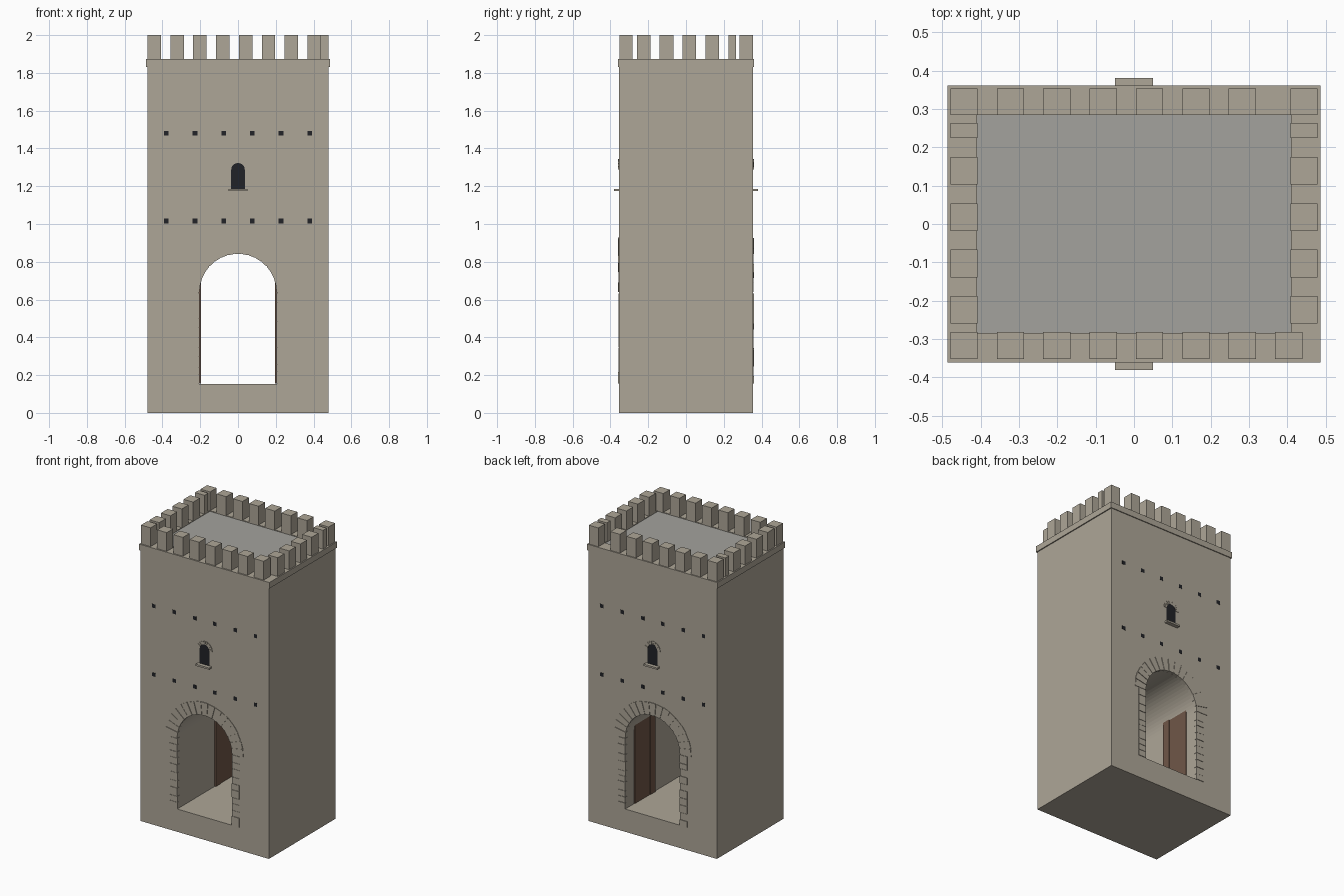
import bpy, bmesh, math, random
from mathutils import Matrix

if "Cube" in bpy.data.objects:
    bpy.data.objects.remove(bpy.data.objects["Cube"])

random.seed(4)
HX, HY = 0.48, 0.355          # half width and depth of the tower


def material(name, rgb):
    m = bpy.data.materials.new(name)
    m.diffuse_color = (*rgb, 1)
    m.use_nodes = True
    m.node_tree.nodes["Principled BSDF"].inputs["Base Color"].default_value = m.diffuse_color
    return m


STONE = material("stone", (0.42, 0.38, 0.31))
ROOF = material("roof_grey", (0.37, 0.365, 0.34))
WOOD = material("wood", (0.16, 0.095, 0.065))
DARK = material("dark", (0.015, 0.016, 0.02))


def finish(name, bm, mat, turn=False):
    if turn:                  # back side is the front turned half round
        bm.transform(Matrix.Rotation(math.pi, 4, 'Z'))
    bmesh.ops.recalc_face_normals(bm, faces=bm.faces)
    me = bpy.data.meshes.new(name)
    bm.to_mesh(me)
    bm.free()
    me.materials.append(mat)
    ob = bpy.data.objects.new(name, me)
    bpy.context.scene.collection.objects.link(ob)
    return ob


def prism(bm, pts, y0, y1):
    """Extrude an outline of (x, z) points along y."""
    a = [bm.verts.new((x, y0, z)) for x, z in pts]
    b = [bm.verts.new((x, y1, z)) for x, z in pts]
    bm.faces.new(a)
    bm.faces.new(b[::-1])
    for i in range(len(pts)):
        j = (i + 1) % len(pts)
        bm.faces.new((a[i], b[i], b[j], a[j]))


def box(bm, x0, x1, y0, y1, z0, z1):
    prism(bm, [(x0, z0), (x1, z0), (x1, z1), (x0, z1)], y0, y1)


def arch(r, z0, zc, n):
    """Round-headed opening outline."""
    top = [(r * math.cos(math.pi * i / n), zc + r * math.sin(math.pi * i / n))
           for i in range(n + 1)]
    return [(-r, z0), (r, z0)] + top


def arch_stones(bm, r0, r1, zc, n, gap, proud):
    """Ring of wedge stones with slightly uneven faces."""
    step = math.pi / n
    for i in range(n):
        a0, a1 = i * step + gap, (i + 1) * step - gap
        ro = r1 + random.uniform(-0.04, 0.01) * (r1 - r0)
        pts = [(r * math.cos(a), zc + r * math.sin(a))
               for r, a in ((r0, a0), (ro, a0), (ro, a1), (r0, a1))]
        prism(bm, pts, -HY - proud * random.uniform(0.6, 1.2), -HY + 0.02)


# Tower body with the vaulted passage cut through it
bm = bmesh.new()
box(bm, -HX, HX, -HY, HY, 0, 1.85)
body = finish("tower_body", bm, STONE)
bm = bmesh.new()
prism(bm, arch(0.206, 0.154, 0.638, 32), -0.5, 0.5)
cutter = finish("passage_cutter", bm, STONE)
cutter.hide_render = True
mod = body.modifiers.new("passage", 'BOOLEAN')
mod.operation, mod.solver, mod.object = 'DIFFERENCE', 'EXACT', cutter
dg = bpy.context.evaluated_depsgraph_get()
cut = bpy.data.meshes.new_from_object(body.evaluated_get(dg))
body.modifiers.clear()
body.data = cut
bpy.data.objects.remove(cutter)

# Cornice ring and roof deck
bm = bmesh.new()
for s in (-1, 1):
    box(bm, -0.487, 0.487, *sorted((s * 0.285, s * 0.361)), 1.832, 1.873)
    box(bm, *sorted((s * 0.41, s * 0.487)), -0.285, 0.285, 1.832, 1.873)
finish("cornice", bm, STONE)
bm = bmesh.new()
box(bm, -0.41, 0.41, -0.285, 0.285, 1.845, 1.868)
finish("roof_deck", bm, ROOF)

# Battlements: evenly stepped rows, with odd-sized ends
bm = bmesh.new()
for i in range(8):
    x = -0.479 + 0.121 * i
    box(bm, x, x + 0.071, -0.352, -0.282, 1.87, 2)
    if i == 7:
        x = 0.408
    box(bm, x, x + 0.071, 0.284, 0.354, 1.87, 2)
for x in (-0.479, 0.408):
    for i in range(4):
        y = -0.26 + 0.121 * i
        box(bm, x, x + 0.071, y, y + 0.072, 1.87, 2)
    box(bm, x, x + 0.071, 0.224, 0.264, 1.87, 2)
finish("battlements", bm, STONE)

# Front and back dressings
for side, turn in (("front", False), ("back", True)):
    # wedge stones of the gate arch
    bm = bmesh.new()
    arch_stones(bm, 0.204, 0.292, 0.638, 17, 0.006, 0.004)
    finish(side + "_gate_arch_stones", bm, STONE, turn)

    # jamb stones of uneven height
    bm = bmesh.new()
    for s in (-1, 1):
        hs = [random.uniform(0.7, 1.3) for _ in range(10)]
        z = 0.155
        for h in hs:
            dz = h / sum(hs) * 0.478
            box(bm, *sorted((s * 0.204, s * 0.26)),
                -HY - random.uniform(0.002, 0.004), -HY + 0.02, z + 0.001, z + dz - 0.001)
            z += dz
    finish(side + "_gate_jamb_stones", bm, STONE, turn)

    # window opening, its arch and sill
    bm = bmesh.new()
    prism(bm, arch(0.037, 1.185, 1.287, 12), -HY - 0.001, -HY + 0.02)
    finish(side + "_window", bm, DARK, turn)
    bm = bmesh.new()
    arch_stones(bm, 0.036, 0.058, 1.287, 11, 0.02, 0.004)
    finish(side + "_window_arch_stones", bm, STONE, turn)
    bm = bmesh.new()
    box(bm, -0.05, 0.05, -0.381, -HY + 0.01, 1.174, 1.186)
    finish(side + "_window_sill", bm, STONE, turn)

    # scaffold holes
    bm = bmesh.new()
    for z in (1.016, 1.48):
        for i in range(6):
            x = -0.38 + 0.152 * i
            box(bm, x - 0.0125, x + 0.0125, -HY - 0.001, -HY + 0.02, z - 0.0125, z + 0.0125)
    finish(side + "_scaffold_holes", bm, DARK, turn)

# Open door leaves lying against the passage walls
for name, s in (("left_door", -1), ("right_door", 1)):
    bm = bmesh.new()
    box(bm, *sorted((s * 0.2, s * 0.215)), 0.1, 0.26, 0.156, 0.69)
    box(bm, *sorted((s * 0.196, s * 0.215)), 0.045, 0.1, 0.156, 0.69)
    finish(name, bm, WOOD)
